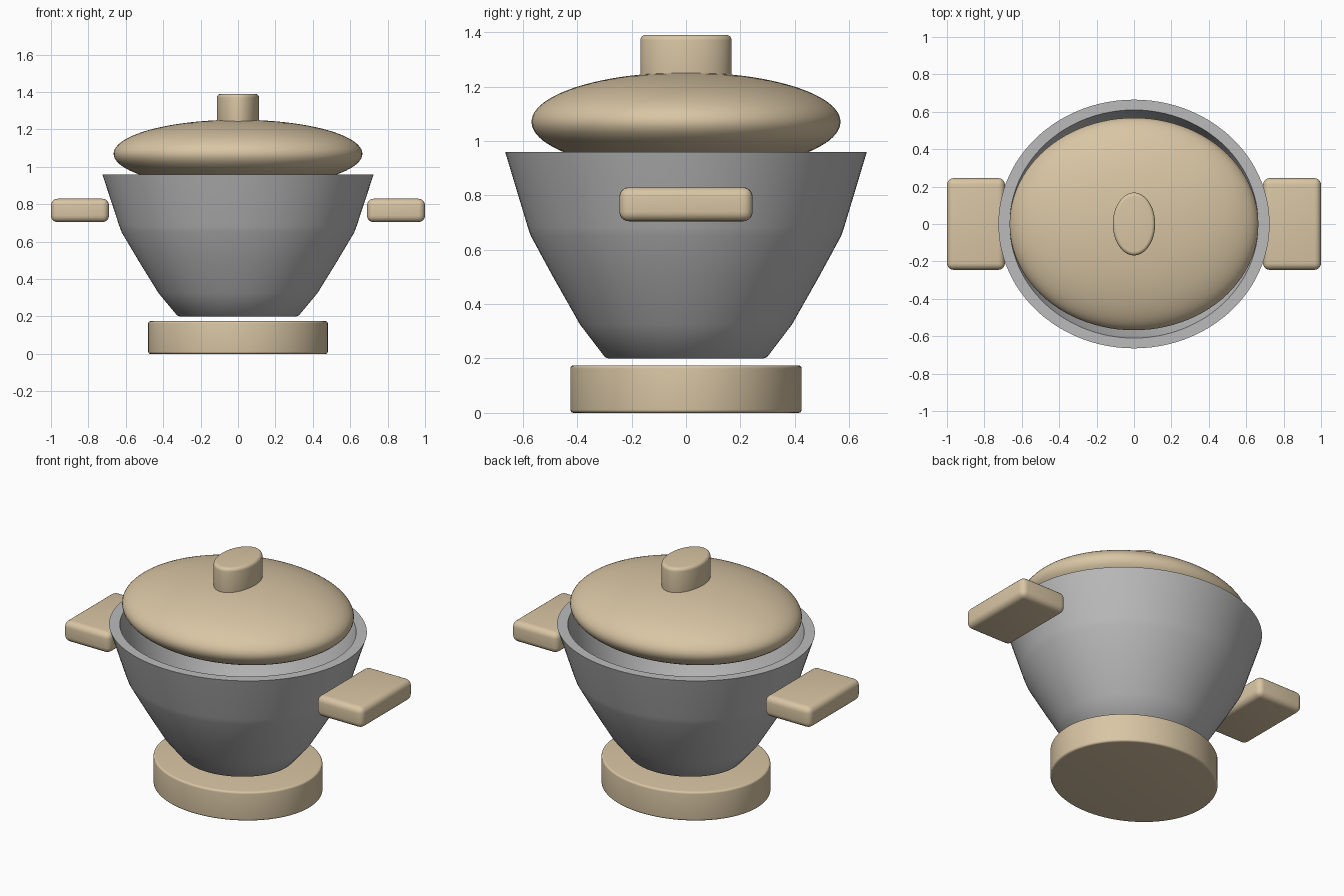
import bpy, math

if "Cube" in bpy.data.objects:
    bpy.data.objects.remove(bpy.data.objects["Cube"], do_unlink=True)


def material(name, rgb):
    m = bpy.data.materials.new(name)
    m.use_nodes = True
    m.diffuse_color = (*rgb, 1)
    m.node_tree.nodes["Principled BSDF"].inputs["Base Color"].default_value = (*rgb, 1)
    return m


tan = material("warm tan", (0.69, 0.56, 0.37))
grey = material("metal grey", (0.50, 0.50, 0.50))


def finish(name, mat, bevel=0, segments=5, angle=35):
    """Name, colour, round and smooth the active object."""
    ob = bpy.context.object
    ob.name = ob.data.name = name
    ob.data.materials.append(mat)
    bpy.ops.object.transform_apply(location=False, rotation=False, scale=True)
    if bevel:
        mod = ob.modifiers.new("Rounded edges", 'BEVEL')
        mod.width, mod.segments = bevel, segments
        mod.limit_method, mod.angle_limit = 'ANGLE', math.radians(50)
        bpy.ops.object.modifier_apply(modifier=mod.name)
    bpy.ops.object.shade_smooth_by_angle(angle=math.radians(angle))
    return ob


def oval_block(name, rx, ry, z0, z1, bevel):
    bpy.ops.mesh.primitive_cylinder_add(vertices=96, radius=1, depth=1,
                                        location=(0, 0, (z0 + z1) / 2))
    bpy.context.object.scale = (rx, ry, z1 - z0)
    return finish(name, tan, bevel)


def lathe(name, profile, squash, mat, steps=96):
    """Oval lathe of (radius, z) points, capped at both ends."""
    verts, faces = [], []
    for r, z in profile:
        for i in range(steps):
            a = math.tau * i / steps
            verts.append((r * math.cos(a), r * squash * math.sin(a), z))
    for k in range(len(profile) - 1):
        for i in range(steps):
            j = (i + 1) % steps
            a, b = k * steps, (k + 1) * steps
            faces.append((a + i, a + j, b + j, b + i))
    last = (len(profile) - 1) * steps
    faces.append(tuple(reversed(range(steps))))
    faces.append(tuple(range(last, last + steps)))
    me = bpy.data.meshes.new(name)
    me.from_pydata(verts, [], faces)
    ob = bpy.data.objects.new(name, me)
    bpy.context.collection.objects.link(ob)
    bpy.ops.object.select_all(action='DESELECT')
    ob.select_set(True)
    bpy.context.view_layer.objects.active = ob
    return finish(name, mat)


# Stand and lid knob
oval_block("base_stand", 0.48, 0.425, 0, 0.175, 0.012)
oval_block("lid_knob", 0.113, 0.168, 1.22, 1.39, 0.02)

# Hollow bowl: outer wall upward, rim, inner wall back down
lathe("bowl", [(0.31, 0.2), (0.325, 0.205), (0.425, 0.325), (0.53, 0.495),
               (0.622, 0.65), (0.635, 0.685), (0.722, 0.95), (0.725, 0.96),
               (0.665, 0.96), (0.578, 0.685), (0.48, 0.515), (0.38, 0.355),
               (0.29, 0.26)], 0.917, grey)

# Flattened lid
bpy.ops.mesh.primitive_uv_sphere_add(segments=96, ring_count=48, location=(0, 0, 1.07))
bpy.context.object.scale = (0.665, 0.568, 0.182)
finish("lid", tan)

# Side handles
for side, label in ((1, "left"), (-1, "right")):
    bpy.ops.mesh.primitive_cube_add(size=1, location=(side * 0.845, 0, 0.767))
    bpy.context.object.scale = (0.31, 0.49, 0.125)
    finish(label + "_handle", tan, 0.035)
